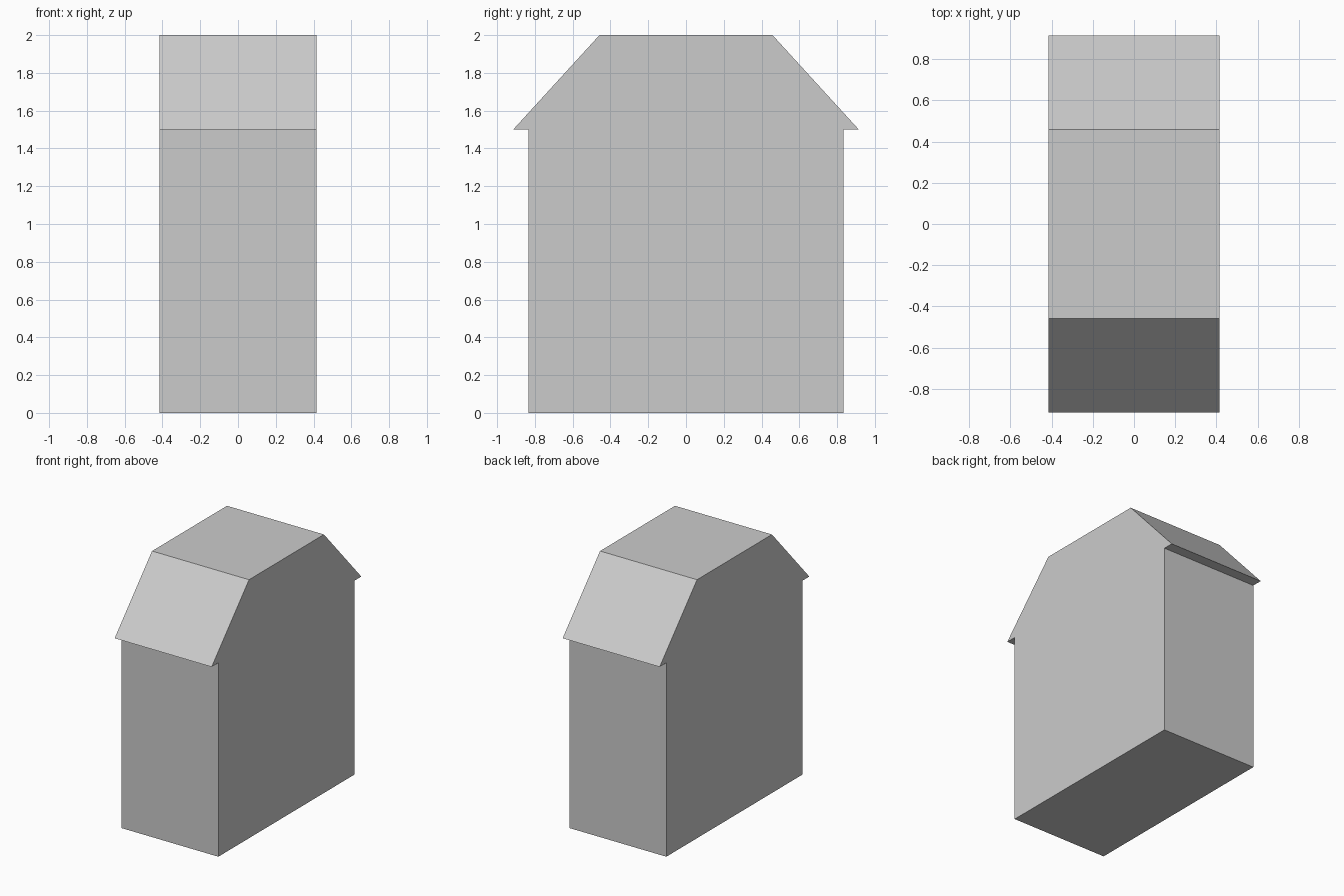
import bpy
import bmesh

if "Cube" in bpy.data.objects:
    bpy.data.objects.remove(bpy.data.objects["Cube"])

HALF_DEPTH = 0.415  # half thickness along x

# Right half of the gable outline (y, z), mirrored for the left half
half = [(0.833, 0.0), (0.833, 1.5), (0.915, 1.5), (0.458, 2.0)]
outline = half + [(-y, z) for y, z in reversed(half)]

# House block: walls, overhanging eaves and flat-topped roof in one extrusion
bm = bmesh.new()
side = bm.faces.new([bm.verts.new((-HALF_DEPTH, y, z)) for y, z in outline])
result = bmesh.ops.extrude_face_region(bm, geom=[side], use_keep_orig=True)
moved = [v for v in result["geom"] if isinstance(v, bmesh.types.BMVert)]
bmesh.ops.translate(bm, verts=moved, vec=(2 * HALF_DEPTH, 0, 0))
bmesh.ops.recalc_face_normals(bm, faces=bm.faces)

mesh = bpy.data.meshes.new("house_block")
bm.to_mesh(mesh)
bm.free()
bpy.context.collection.objects.link(bpy.data.objects.new("house_block", mesh))
